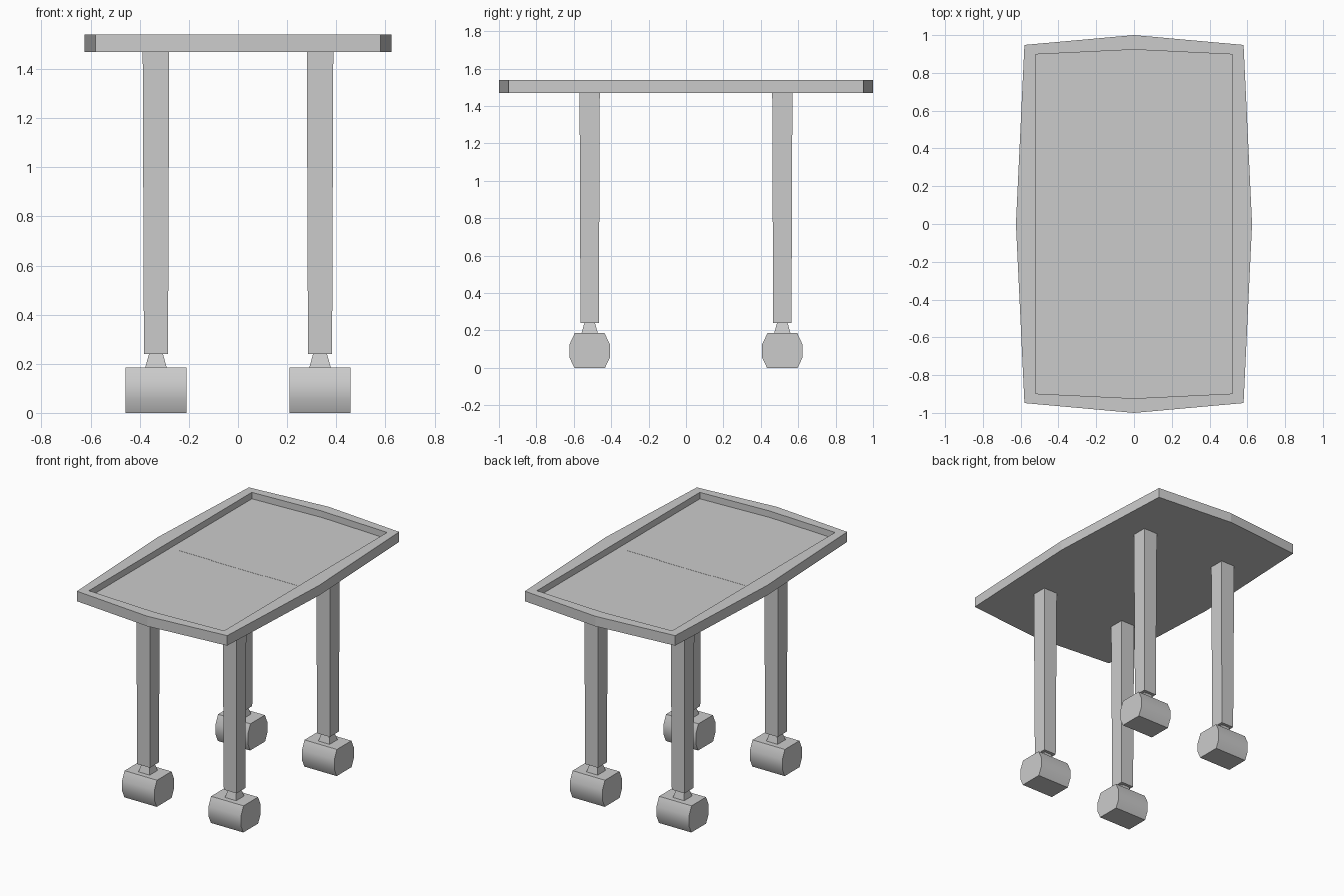
import bpy, bmesh

if "Cube" in bpy.data.objects:
    bpy.data.objects.remove(bpy.data.objects["Cube"])

def make(name, verts, faces, smooth=False):
    me = bpy.data.meshes.new(name)
    me.from_pydata(verts, [], faces)
    bm = bmesh.new()
    bm.from_mesh(me)
    bmesh.ops.recalc_face_normals(bm, faces=bm.faces)
    bm.to_mesh(me)
    bm.free()
    ob = bpy.data.objects.new(name, me)
    bpy.context.collection.objects.link(ob)
    if smooth:
        bpy.ops.object.select_all(action='DESELECT')
        ob.select_set(True)
        bpy.context.view_layer.objects.active = ob
        bpy.ops.object.shade_smooth_by_angle(angle=0.7)
    return ob

def loft(name, rings, smooth=False):
    # joins rings of equal length and caps both ends
    n = len(rings[0])
    verts = [v for r in rings for v in r]
    faces = [(k*n + i, k*n + (i+1) % n, (k+1)*n + (i+1) % n, (k+1)*n + i)
             for k in range(len(rings) - 1) for i in range(n)]
    faces += [tuple(range(n))[::-1], tuple(range(len(verts) - n, len(verts)))]
    return make(name, verts, faces, smooth)

def outline(corner_x, mid_x, corner_y, mid_y, z):
    return [(mid_x, 0, z), (corner_x, corner_y, z), (0, mid_y, z), (-corner_x, corner_y, z),
            (-mid_x, 0, z), (-corner_x, -corner_y, z), (0, -mid_y, z), (corner_x, -corner_y, z)]

def square(x, y, z, h):
    return [(x-h, y-h, z), (x+h, y-h, z), (x+h, y+h, z), (x-h, y+h, z)]

# Table top: bowed slab with raised rim and sunken panel
TOP, FLOOR, UNDER = 1.54, 1.495, 1.47
outer = (0.58, 0.625, 0.948, 1.0)
inner = (0.522, 0.522, 0.898, 0.923)
loft("table_top", [outline(*outer, UNDER), outline(*outer, TOP),
                   outline(*inner, TOP), outline(*inner, FLOOR)])

# Thin centre seam on the panel, wider in the middle
for name, hx, hy in (("centre_seam", 0.46, 0.002), ("centre_seam_middle", 0.2, 0.008)):
    loft(name, [[(-hx, -hy, z), (hx, -hy, z), (hx, hy, z), (-hx, hy, z)]
                for z in (FLOOR - 0.004, FLOOR + 0.001)])

# Four tapered legs, each on a flared ankle and a barrel-sided foot
profile = [(0.082, 0), (0.108, 0.055), (0.108, 0.125), (0.08, 0.185)]
profile += [(-y, z) for y, z in reversed(profile)]
for sx, side in ((-1, "left"), (1, "right")):
    for sy, end in ((-1, "front"), (1, "back")):
        x, y = sx * 0.334, sy * 0.515
        tag = f"{end}_{side}"
        loft(f"{tag}_leg", [square(x, y, 0.24, 0.049), square(x, y, UNDER + 0.005, 0.054)])
        loft(f"{tag}_ankle", [square(x, y, 0.18, 0.045), square(x, y, 0.245, 0.027)])
        loft(f"{tag}_foot", [[(x + dx, y + py, pz) for py, pz in profile]
                             for dx in (-0.125, 0.125)], smooth=True)
